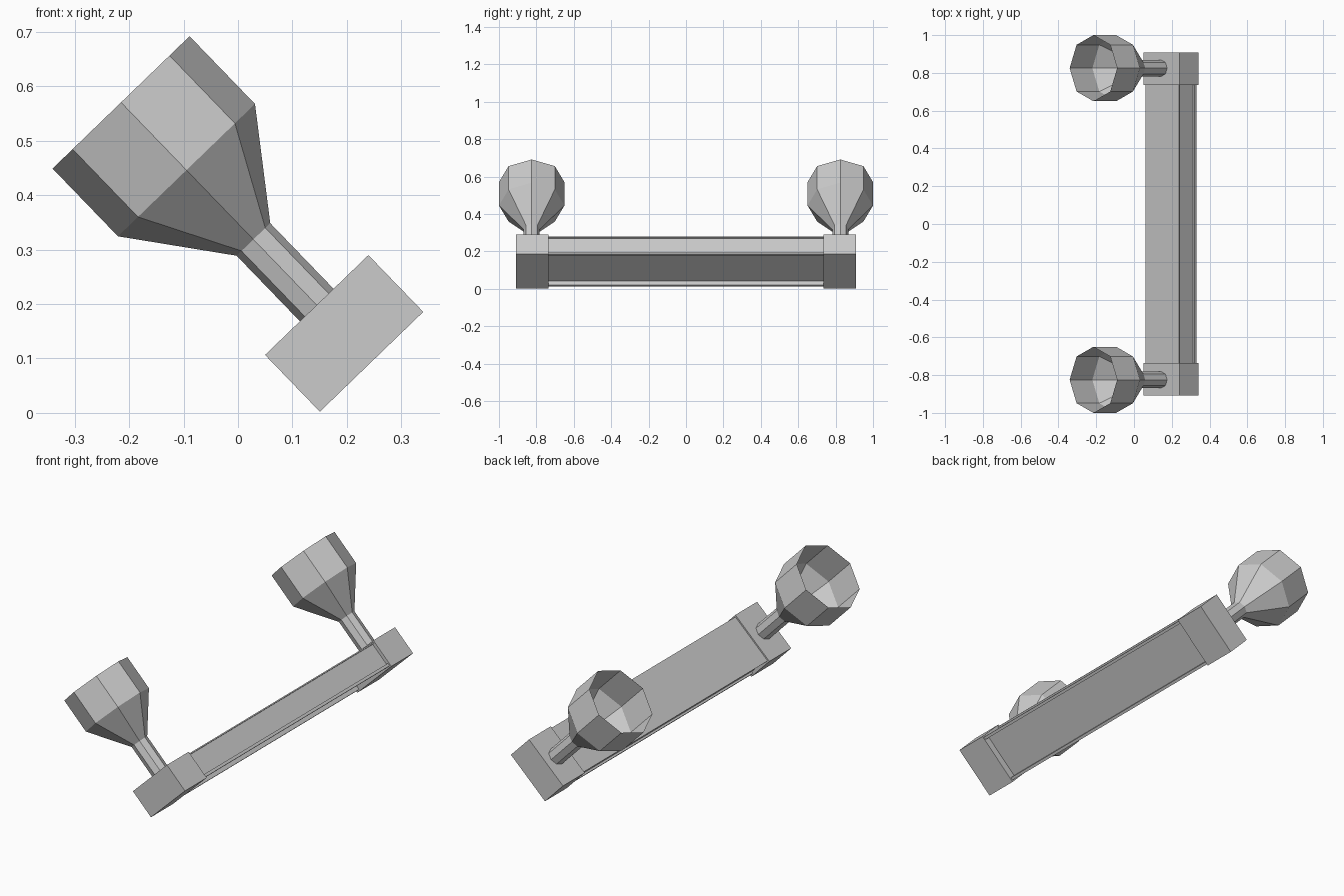
import bpy, bmesh, math
from mathutils import Matrix, Vector

cube = bpy.data.objects.get("Cube")
if cube:
    bpy.data.objects.remove(cube, do_unlink=True)

grey = bpy.data.materials.new("plain grey")
grey.use_nodes = True
COLOUR = (0.6, 0.6, 0.6, 1)
grey.diffuse_color = COLOUR
grey.node_tree.nodes["Principled BSDF"].inputs["Base Color"].default_value = COLOUR

# The whole fixture is tilted about the long axis of the bar
TILT = Matrix.Translation((0.195, 0, 0.146)) @ Matrix.Rotation(math.radians(-44), 4, "Y")
HALF_W, HALF_T = 0.132, 0.0725
BLOCK_IN, BLOCK_OUT = 0.735, 0.908


def finish(name, bm):
    bm.transform(TILT)
    mesh = bpy.data.meshes.new(name)
    bm.to_mesh(mesh)
    bm.free()
    mesh.materials.append(grey)
    obj = bpy.data.objects.new(name, mesh)
    bpy.context.collection.objects.link(obj)


def prism(name, profile, y0, y1):
    """Extrude an x-z profile along y."""
    bm = bmesh.new()
    face = bm.faces.new([bm.verts.new((x, y0, z)) for x, z in profile])
    new = bmesh.ops.extrude_face_region(bm, geom=[face])["geom"]
    bmesh.ops.translate(bm, vec=(0, y1 - y0, 0),
                        verts=[v for v in new if isinstance(v, bmesh.types.BMVert)])
    bmesh.ops.recalc_face_normals(bm, faces=bm.faces)
    finish(name, bm)


def lathe(name, y, rings, sides=8):
    """Open octagonal shell through (radius, height) rings."""
    bm = bmesh.new()
    loops = []
    for r, z in rings:
        angles = [2 * math.pi * i / sides for i in range(sides)]
        loops.append([bm.verts.new((r * math.cos(a), y + r * math.sin(a), z)) for a in angles])
    for low, high in zip(loops, loops[1:]):
        for i in range(sides):
            j = (i + 1) % sides
            bm.faces.new((low[i], low[j], high[j], high[i]))
    finish(name, bm)


# Middle rail: slightly slimmer, with grooves in both sides and underneath
w, t = HALF_W - 0.007, HALF_T - 0.007
side, under, rim = 0.01, 0.028, 0.014
half = [(w, t), (w, t - 0.006), (w - side, t - 0.006), (w - side, rim - t), (w, rim - t),
        (w, -t), (w - rim, -t), (w - rim, under - t)]
prism("middle_rail", half + [(-x, z) for x, z in reversed(half)], -BLOCK_IN, BLOCK_IN)

# End blocks, stems and cups, one set at each end
block = [(HALF_W, HALF_T), (HALF_W, -HALF_T), (-HALF_W, -HALF_T), (-HALF_W, HALF_T)]
for end, sign in (("front", -1), ("back", 1)):
    prism(end + "_end_block", block, sign * BLOCK_IN, sign * BLOCK_OUT)
    lathe(end + "_stem", sign * 0.825, [(0.043, HALF_T - 0.01), (0.043, 0.24)])
    lathe(end + "_cup", sign * 0.825, [(0.043, 0.24), (0.175, 0.417), (0.175, 0.59)])
